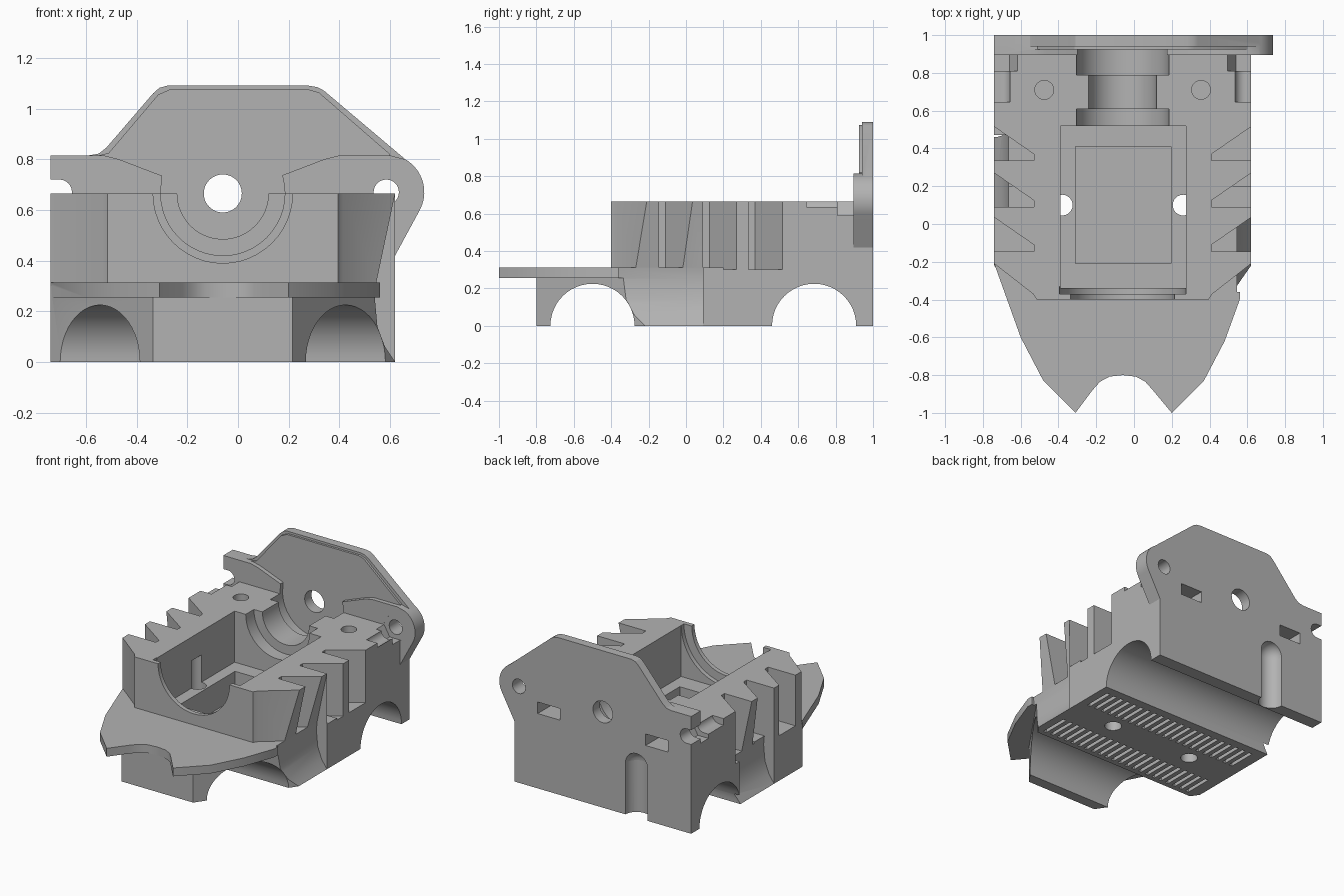
import bpy, bmesh
from math import radians, sin, cos, pi

if "Cube" in bpy.data.objects:
    bpy.data.objects.remove(bpy.data.objects["Cube"], do_unlink=True)

CX, CZ = -0.06, 0.665          # axis of the bearing seats and top of the deck

grey = bpy.data.materials.new("plain grey")
grey.use_nodes = True
grey.diffuse_color = (0.45, 0.45, 0.45, 1)
grey.node_tree.nodes["Principled BSDF"].inputs["Base Color"].default_value = grey.diffuse_color


def prism(name, pts, axis, lo, hi):
    """Extrude a 2D outline along x, y or z."""
    place = {"x": lambda a, b: (lo, a, b), "y": lambda a, b: (a, lo, b),
             "z": lambda a, b: (a, b, lo)}[axis]
    bm = bmesh.new()
    face = bm.faces.new([bm.verts.new(place(a, b)) for a, b in pts])
    out = bmesh.ops.extrude_face_region(bm, geom=[face])
    step = [(hi - lo) if axis == k else 0 for k in "xyz"]
    bmesh.ops.translate(bm, vec=step, verts=[v for v in out["geom"] if isinstance(v, bmesh.types.BMVert)])
    bmesh.ops.recalc_face_normals(bm, faces=bm.faces)
    mesh = bpy.data.meshes.new(name)
    bm.to_mesh(mesh)
    bm.free()
    mesh.materials.append(grey)
    obj = bpy.data.objects.new(name, mesh)
    bpy.context.collection.objects.link(obj)
    return obj


def arc(a, b, r, start=0, end=360, n=48):
    steps = n if end - start == 360 else n + 1
    return [(a + r * cos(radians(start + (end - start) * i / n)),
             b + r * sin(radians(start + (end - start) * i / n))) for i in range(steps)]


def rect(a0, a1, b0, b1):
    return [(a0, b0), (a1, b0), (a1, b1), (a0, b1)]


def combine(target, other, mode):
    mod = target.modifiers.new("shape", "BOOLEAN")
    mod.operation, mod.solver, mod.object = mode, "EXACT", other
    bpy.context.view_layer.objects.active = target
    bpy.ops.object.modifier_apply(modifier=mod.name)
    bpy.data.objects.remove(other, do_unlink=True)


def mirror_x(x):
    return 2 * CX - x


# Lower chassis
housing = prism("housing", [(-0.335, -0.8), (0.215, -0.8), (0.62, -0.22), (0.62, 1),
                            (-0.74, 1), (-0.74, -0.22)], "z", 0, 0.3)


def add(*args):
    combine(housing, prism(*args), "UNION")


def cut(*args):
    combine(housing, prism("cutter", *args), "DIFFERENCE")


# Front tongue with a curved notch
add("tongue", [(-0.74, -0.21), (-0.6, -0.6), (-0.48, -0.83), (-0.31, -1), (-0.22, -0.88),
               (-0.18, -0.835), (-0.13, -0.808), (-0.06, -0.8), (0.01, -0.808), (0.06, -0.835),
               (0.1, -0.88), (0.2, -1), (0.37, -0.83), (0.48, -0.62), (0.56, -0.4), (0.56, -0.28),
               (0.62, -0.21), (0.62, 0.2), (-0.74, 0.2)], "z", 0.255, 0.313)

# Deck with three saw-tooth gills on each side
side = [(0.395, -0.4), (0.415, -0.37), (0.62, -0.21)]
for y in (-0.145, 0.09, 0.335):
    side += [(0.62, y), (0.41, y), (0.41, y + 0.035), (0.62, y + 0.18)]
side.append((0.62, 0.95))
add("deck", side + [(mirror_x(x), y) for x, y in reversed(side)], "z", 0.28, CZ)

# Back plate: rear slab, thinner raised panel and two thick ears
lug = arc(0.585, 0.67, 0.15, -30, 60, 16)
slope = [(0.34, 1.07), (0.315, 1.084), (0.28, 1.09), (-0.28, 1.09), (-0.31, 1.082), (-0.335, 1.06),
         (-0.52, 0.845), (-0.55, 0.822), (-0.59, 0.815), (-0.74, 0.815)]
add("back_plate", [(-0.74, 0), (0.62, 0), (0.62, 0.42)] + lug + slope, "y", 0.94, 1)
add("back_panel", [(-0.74, 0.3), (0.6, 0.3), (0.6, 0.82), (0.32, 1.063), (0.28, 1.075),
                   (-0.27, 1.075), (-0.315, 1.055), (-0.51, 0.825), (-0.55, 0.815), (-0.74, 0.815)],
    "y", 0.925, 0.97)
add("lug_ear", [(0.17, 0.5), (0.6, 0.42), (0.62, 0.42)] + lug
    + [(0.6, 0.815), (0.4, 0.815), (0.34, 0.8), (0.17, 0.735)], "y", 0.895, 0.96)
add("plain_ear", [(-0.74, 0.5), (-0.3, 0.5), (-0.3, 0.735), (-0.47, 0.8), (-0.53, 0.815),
                  (-0.74, 0.815)], "y", 0.895, 0.96)

# Axle arches through the whole width
for y in (-0.5, 0.685):
    cut(arc(y, 0, 0.225), "x", -1, 1)

# Main pocket, its sunken floor and the round seats along the axis
cut(rect(-0.39, 0.275, -0.34, 0.52), "z", 0.31, 1)
cut(rect(-0.31, 0.195, -0.21, 0.41), "z", 0.12, 0.5)
for r, y0, y1 in ((0.335, -0.37, -0.33), (0.275, -0.5, -0.36), (0.245, 0.5, 0.61),
                  (0.18, 0.6, 0.8), (0.245, 0.79, 0.925), (0.075, 0.9, 1.1)):
    cut(arc(CX, CZ, r), "y", y0, y1)

# Screw holes: floor, deck, back ears; square nut slots from the back
for x in (-0.38, 0.26):
    cut(arc(x, 0.1, 0.055, n=24), "z", -0.1, 0.5)
for x in (-0.475, 0.355):
    cut(arc(x, 0.71, 0.05, n=24), "z", 0.4, 1)
    cut(rect(x - 0.085, x + 0.085, 0.52, 0.6), "y", 0.64, 1.1)
for x in (-0.705, 0.585):
    cut(arc(x, 0.67, 0.05, n=24), "y", 0.645, 1.1)
    cut(arc(x, 0.67, 0.092, n=6), "y", 0.81, 0.896)
cut(rect(-0.8, -0.705, 0.62, 0.72), "y", 0.645, 1.1)

# Scooped side recesses, tapered upward through the gills
scoop = [(0.8, 0), (0.62, 0), (0.58, 0.06), (0.55, 0.14), (0.54, 0.25), (0.545, 0.31),
         (0.62, 0.665), (0.8, 0.665)]
cut(scoop, "y", -0.36, 0.09)
cut([(mirror_x(x), z) for x, z in scoop], "y", 0.09, 0.47)

# Round-topped channel up the back
cut(arc(-0.32, 1, 0.085, n=32), "z", -0.1, 0.36)
bpy.ops.mesh.primitive_uv_sphere_add(segments=32, ring_count=16, radius=0.085, location=(-0.32, 1, 0.36))
dome = bpy.context.object
dome.data.materials.append(grey)
combine(housing, dome, "DIFFERENCE")

# Two rows of shallow slits underneath
for y in (-0.24, 0.2):
    for i in range(22):
        x = -0.66 + i * 0.057
        cut(rect(x, x + 0.025, y, y + 0.2), "z", -0.1, 0.03)

# Smooth the round parts, keep corners sharp
bpy.ops.object.select_all(action="DESELECT")
housing.select_set(True)
bpy.context.view_layer.objects.active = housing
bpy.ops.object.shade_smooth_by_angle(angle=radians(25))
